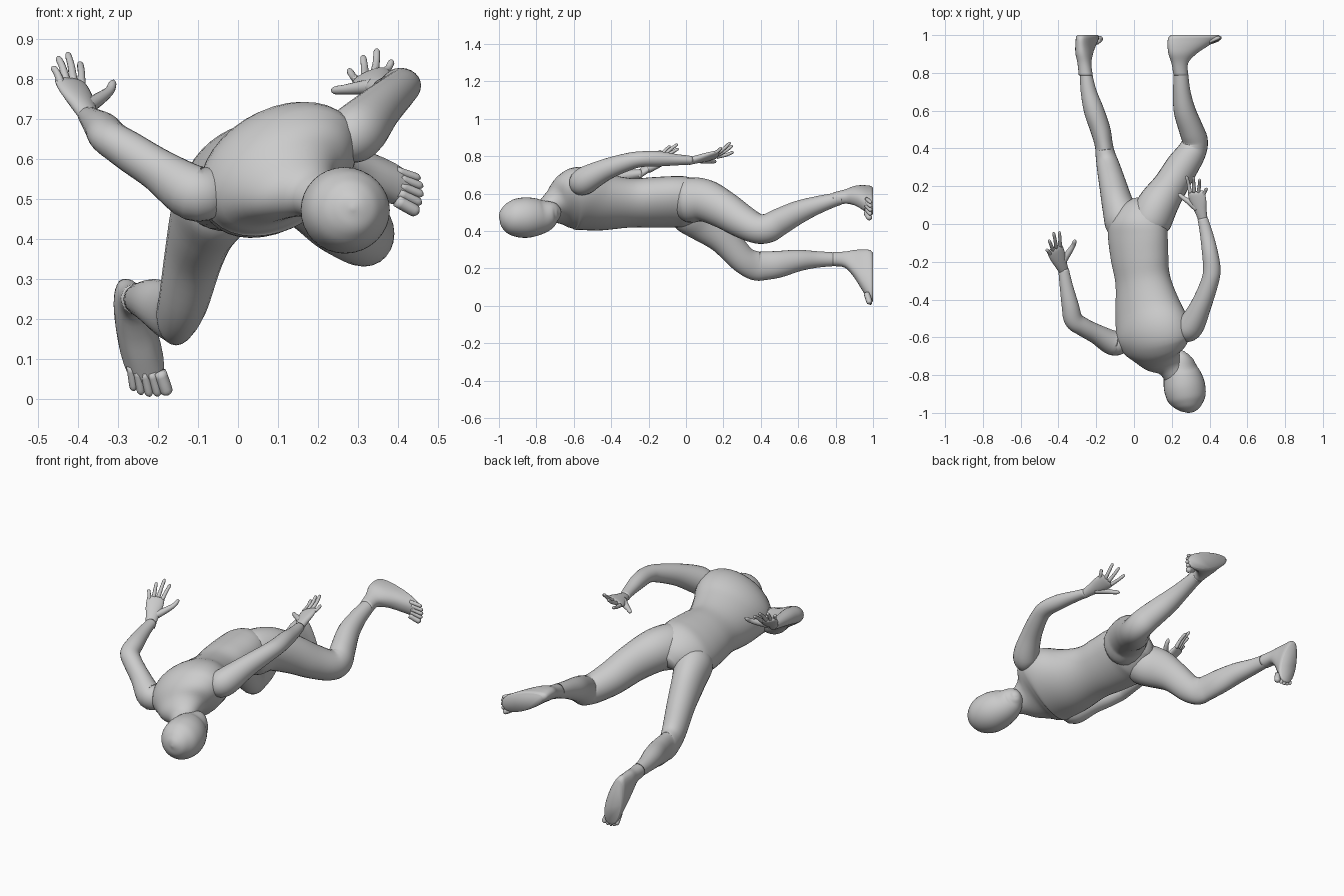
import bpy, bmesh, math
from mathutils import Vector as V

def spline(rows, steps):
    # Catmull-Rom through rows of numbers
    out = []
    for i in range(len(rows) - 1):
        a, b, c, d = rows[max(i - 1, 0)], rows[i], rows[i + 1], rows[min(i + 2, len(rows) - 1)]
        for k in range(steps):
            t = k / steps
            out.append([0.5 * (2 * q + (r - p) * t + (2 * p - 5 * q + 4 * r - s) * t * t
                        + (3 * q - p - 3 * r + s) * t ** 3) for p, q, r, s in zip(a, b, c, d)])
    return out + [list(rows[-1])]

def rings(rows, up=(0, 0, 1), steps=5, n=24):
    # rows: x, y, z, half width, half depth
    rows = spline(rows, steps)
    pts = [V(r[:3]) for r in rows]
    res = []
    for i, r in enumerate(rows):
        t = (pts[min(i + 1, len(pts) - 1)] - pts[max(i - 1, 0)]).normalized()
        u = V(up)
        u = (u - t * u.dot(t)).normalized()
        s = t.cross(u)
        res.append([pts[i] + s * max(r[3], .002) * math.cos(2 * math.pi * k / n)
                    + u * max(r[4], .002) * math.sin(2 * math.pi * k / n) for k in range(n)])
    return res

def skin(name, shells):
    bm = bmesh.new()
    for sh in shells:
        vs = [[bm.verts.new(p) for p in ring] for ring in sh]
        n = len(vs[0])
        for a, b in zip(vs, vs[1:]):
            for k in range(n):
                bm.faces.new((a[k], a[(k + 1) % n], b[(k + 1) % n], b[k]))
        bm.faces.new(vs[0][::-1])
        bm.faces.new(vs[-1])
    bmesh.ops.recalc_face_normals(bm, faces=bm.faces)
    me = bpy.data.meshes.new(name)
    bm.to_mesh(me)
    bm.free()
    for p in me.polygons:
        p.use_smooth = True
    ob = bpy.data.objects.new(name, me)
    bpy.context.collection.objects.link(ob)
    return ob

# torso, rolled about its long axis, from seat to neck
roll = math.radians(32)
back = (-math.sin(roll), 0, math.cos(roll))
skin("torso", [rings([
    (.02, .13, .53, .04, .03), (.02, .08, .545, .11, .085), (.02, .01, .555, .158, .12),
    (.02, -.06, .556, .17, .122), (.03, -.18, .553, .163, .122), (.047, -.30, .55, .155, .122),
    (.073, -.45, .556, .187, .14), (.10, -.57, .575, .215, .148), (.118, -.64, .565, .197, .128),
    (.145, -.70, .54, .135, .085), (.185, -.75, .517, .073, .06), (.22, -.80, .50, .065, .055)],
    back, n=36)])

# head
skin("head", [rings([
    (.262, -.672, .50, .008, .008), (.258, -.682, .50, .035, .035), (.252, -.71, .497, .062, .062),
    (.25, -.77, .48, .09, .092), (.265, -.85, .472, .109, .108), (.279, -.92, .472, .102, .099),
    (.286, -.965, .475, .073, .073), (.288, -.99, .477, .04, .04), (.288, -1.0, .477, .004, .004)], n=32)])

# arms
skin("right_arm", [rings([
    (-.02, -.60, .535, .03, .03), (-.06, -.62, .523, .055, .058), (-.11, -.63, .515, .066, .07),
    (-.20, -.582, .573, .052, .054), (-.27, -.545, .618, .049, .05), (-.32, -.507, .652, .05, .045),
    (-.338, -.43, .675, .045, .042), (-.36, -.32, .696, .034, .03), (-.373, -.24, .708, .028, .023)])])
skin("left_arm", [rings([
    (.22, -.57, .63, .03, .03), (.26, -.565, .645, .06, .06), (.30, -.54, .67, .07, .073),
    (.355, -.43, .728, .055, .058), (.40, -.31, .77, .047, .047), (.412, -.24, .784, .046, .042),
    (.402, -.15, .786, .042, .041), (.383, -.05, .781, .034, .03), (.363, .03, .778, .027, .023)])])

# legs
skin("right_leg", [rings([
    (-.04, -.05, .53, .08, .08), (-.055, .01, .50, .10, .11), (-.085, .10, .445, .085, .108),
    (-.11, .20, .36, .073, .085), (-.135, .30, .252, .062, .074), (-.152, .37, .215, .052, .078),
    (-.16, .42, .214, .048, .076), (-.178, .50, .223, .053, .071), (-.212, .60, .242, .053, .058),
    (-.24, .70, .248, .042, .044), (-.255, .80, .249, .032, .036), (-.258, .83, .248, .03, .034)])])
skin("left_leg", [rings([
    (.07, -.05, .56, .08, .09), (.085, .01, .565, .11, .12), (.125, .10, .563, .108, .114),
    (.19, .20, .515, .092, .102), (.252, .30, .452, .087, .09), (.305, .38, .413, .076, .08),
    (.322, .44, .416, .069, .078), (.303, .50, .449, .065, .073), (.268, .60, .50, .058, .062),
    (.253, .70, .538, .046, .048), (.248, .80, .568, .038, .036), (.247, .83, .572, .035, .034)])])

def foot(name, ankle, heel, toe, side):
    # sections stacked toward the flat sole at y = 1, starting centred on the ankle
    h, f = V((heel[0], 0, heel[1])), V((toe[0] - heel[0], 0, toe[1] - heel[1]))
    L = f.length
    d = f / L
    m = V((-d.z, 0, d.x)) * side
    off = V((ankle[0], 0, ankle[1])) - h - f * .19
    sh = []
    for y, a0, a1, w, k, o in spline([(.785, .07, .31, .037, 0, 1), (.85, .05, .33, .036, .05, .55),
                                      (.90, .01, .50, .043, .1, .15), (.94, 0, .71, .047, .15, 0),
                                      (.975, .0, .89, .05, .2, 0), (.99, .02, .94, .05, .22, 0),
                                      (1, .06, .92, .044, .25, 0)], 4):
        ring = []
        for i in range(28):
            t = 2 * math.pi * i / 28
            c, s = math.cos(t), math.sin(t)
            ring.append(h + f * ((a0 + a1) / 2 + (a1 - a0) / 2 * c) + off * o
                        + m * (w * (1 + k * c) * math.copysign(abs(s) ** .85, s)) + V((0, y, 0)))
        sh.append(ring)
    shells = [sh]
    # five toes, big toe on the inner side
    for q, r, e in ((.038, .016, 1.0), (.014, .0115, .99), (-.007, .011, .975),
                    (-.026, .0105, .945), (-.042, .010, .90)):
        a, b = h + f * (e - .2) + m * q * .85, h + f * e + m * q
        a.y, b.y = .965, 1 - r
        shells.append(rings([(*a, r, r), (*a.lerp(b, .75), r, r), (*a.lerp(b, .92), r * .75, r * .75),
                             (*b, .002, .002)], (0, 1, 0), 3, 10))
    skin(name, shells)

foot("right_foot", (-.255, .25), (-.287, .30), (-.212, .0), 1)
foot("left_foot", (.248, .568), (.18, .63), (.468, .50), -1)

def hand(name, wrist, knuckles, tips, thumb):
    w, kn, tp = V(wrist), [V(k) for k in knuckles], [V(t) for t in tips]
    mid = sum(kn, V()) / 4
    across = kn[3] - kn[0]
    nrm = across.cross(mid - w).normalized()
    half = across.length / 2 + .012
    a, b = w.lerp(mid, .3), w.lerp(mid, .7)
    e = mid + (mid - w) * .08
    shells = [rings([(*(w - (mid - w) * .15), .026, .02), (*w, .027, .02), (*a, .034, .02), (*b, half, .018),
                     (*mid, half, .014), (*e, half * .8, .006)], nrm, 4, 20)]
    # fingers
    for k, t in zip(kn, tp):
        c = k.lerp(t, .5) - nrm * .004
        shells.append(rings([(*k, .011, .011), (*c, .009, .009), (*k.lerp(t, .9), .008, .008),
                             (*t, .003, .003)], nrm, 4, 10))
    # thumb
    shells.append(rings([(*p, r, r) for p, r in zip(thumb, (.02, .016, .012, .010, .003))], nrm, 4, 12))
    skin(name, shells)

hand("right_hand", (-.373, -.245, .707),
     [(-.392, -.118, .785), (-.412, -.124, .795), (-.43, -.138, .795), (-.442, -.158, .785)],
     [(-.395, -.04, .842), (-.426, -.045, .866), (-.45, -.085, .856), (-.463, -.135, .832)],
     [(-.378, -.20, .73), (-.345, -.15, .752), (-.322, -.115, .77), (-.314, -.092, .788), (-.311, -.085, .797)])
hand("left_hand", (.362, .035, .778),
     [(.297, .165, .797), (.318, .17, .807), (.341, .165, .813), (.362, .148, .815)],
     [(.278, .255, .822), (.313, .25, .857), (.348, .238, .874), (.386, .19, .845)],
     [(.338, .08, .782), (.295, .115, .777), (.265, .135, .774), (.243, .153, .772), (.234, .16, .772)])
